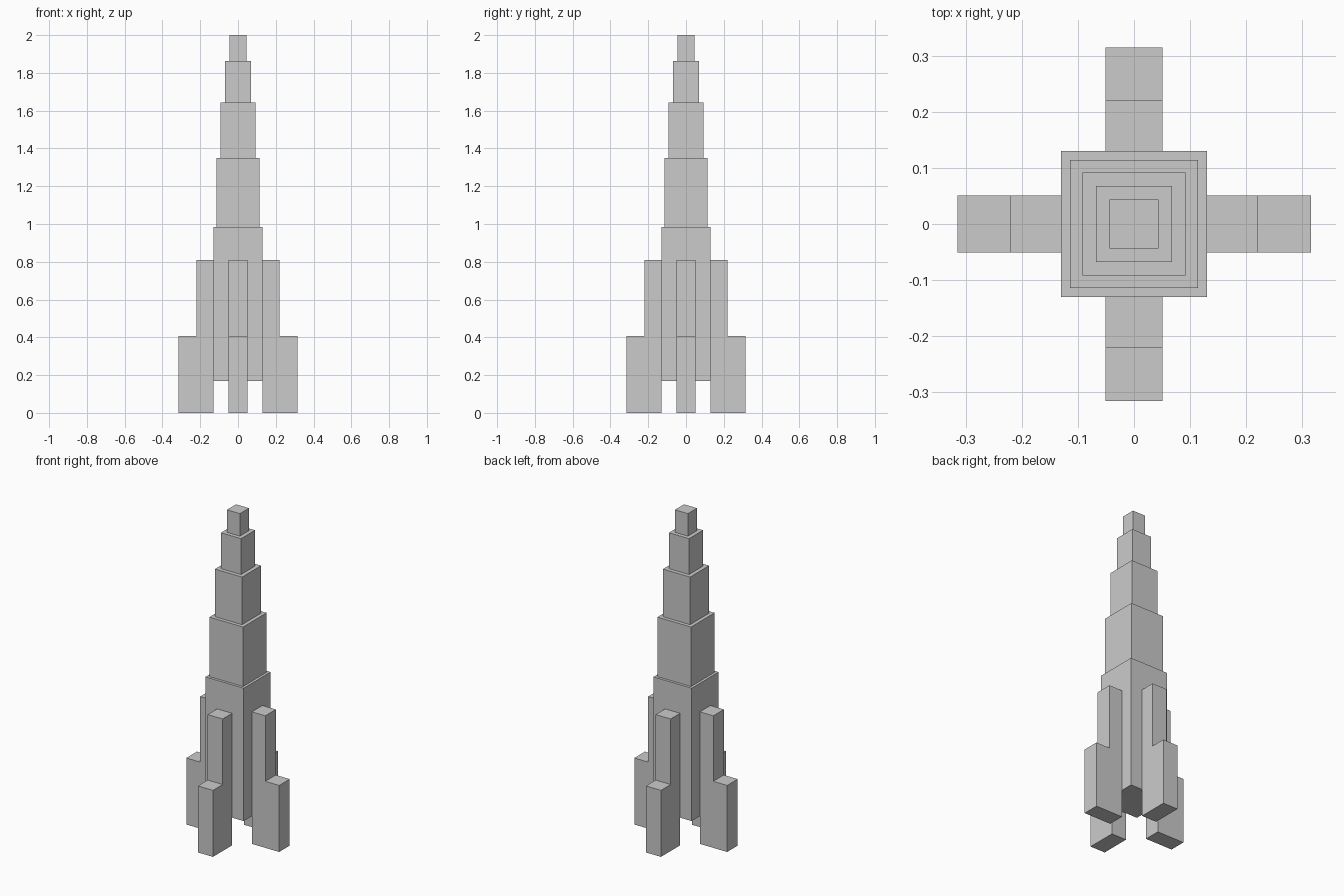
import bpy, bmesh
from math import pi
from mathutils import Matrix

if "Cube" in bpy.data.objects:
    bpy.data.objects.remove(bpy.data.objects["Cube"])


def make_object(name, bm):
    bmesh.ops.recalc_face_normals(bm, faces=bm.faces)
    mesh = bpy.data.meshes.new(name)
    bm.to_mesh(mesh)
    bm.free()
    obj = bpy.data.objects.new(name, mesh)
    bpy.context.collection.objects.link(obj)
    return obj


# Stepped square rocket body: (half width, top height) of each tier
tiers = [(0.13, 0.985), (0.114, 1.35), (0.092, 1.642), (0.068, 1.862), (0.044, 2.0)]
bm = bmesh.new()
rings, bottom = [], 0.17
for half, top in tiers:
    for z in (bottom, top):
        rings.append([bm.verts.new((sx * half, sy * half, z))
                      for sx, sy in ((-1, -1), (1, -1), (1, 1), (-1, 1))])
    bottom = top
for a, b in zip(rings, rings[1:]):
    for i in range(4):
        j = (i + 1) % 4
        bm.faces.new((a[i], a[j], b[j], b[i]))
bm.faces.new(rings[0])
bm.faces.new(rings[-1])
make_object("rocket_body", bm)

# Four stepped fins: an L-shaped profile extruded to thickness, turned about z
profile = [(0.13, 0), (0.315, 0), (0.315, 0.408), (0.221, 0.408), (0.221, 0.81), (0.13, 0.81)]
thickness = 0.102
for k, side in enumerate(("right", "back", "left", "front")):
    bm = bmesh.new()
    face = bm.faces.new([bm.verts.new((x, -thickness / 2, z)) for x, z in profile])
    ext = bmesh.ops.extrude_face_region(bm, geom=[face], use_keep_orig=True)
    moved = [v for v in ext["geom"] if isinstance(v, bmesh.types.BMVert)]
    bmesh.ops.translate(bm, verts=moved, vec=(0, thickness, 0))
    bm.transform(Matrix.Rotation(k * pi / 2, 4, "Z"))
    make_object(side + "_fin", bm)
